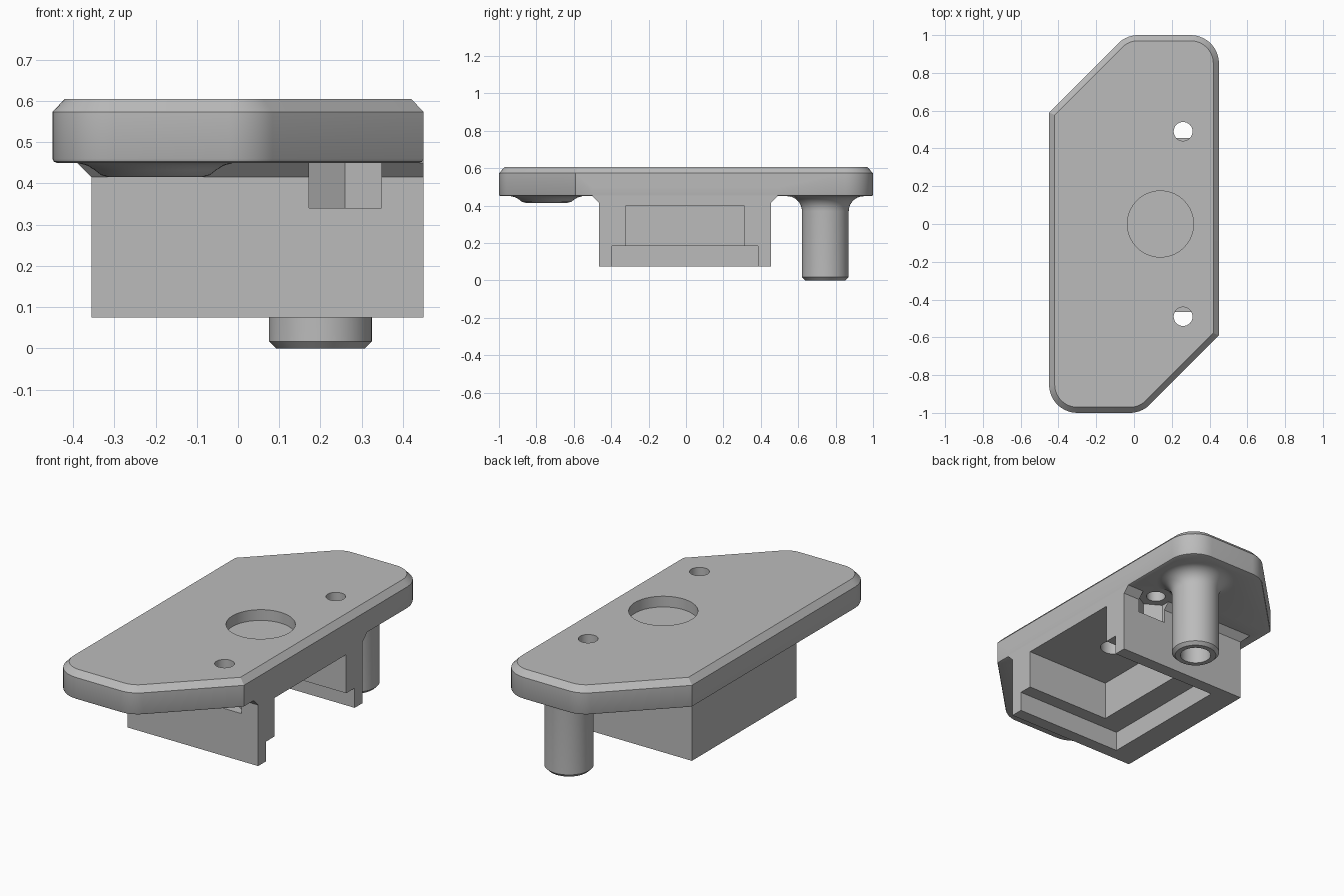
import bpy, bmesh, math
from mathutils import Vector

if "Cube" in bpy.data.objects:
    bpy.data.objects.remove(bpy.data.objects["Cube"], do_unlink=True)

grey = bpy.data.materials.new("plain grey")
grey.use_nodes = True
grey.diffuse_color = (0.5, 0.5, 0.5, 1)
grey.node_tree.nodes["Principled BSDF"].inputs["Base Color"].default_value = (0.5, 0.5, 0.5, 1)


def loft(name, layers):
    """Closed solid through (z, outline) layers of equal point count."""
    bm = bmesh.new()
    rings = [[bm.verts.new((x, y, z)) for x, y in pts] for z, pts in layers]
    n = len(rings[0])
    for a, b in zip(rings, rings[1:]):
        for i in range(n):
            j = (i + 1) % n
            bm.faces.new((a[i], a[j], b[j], b[i]))
    bm.faces.new(rings[0][::-1])
    bm.faces.new(rings[-1])
    bmesh.ops.recalc_face_normals(bm, faces=bm.faces)
    mesh = bpy.data.meshes.new(name)
    bm.to_mesh(mesh)
    bm.free()
    mesh.materials.append(grey)
    obj = bpy.data.objects.new(name, mesh)
    bpy.context.collection.objects.link(obj)
    return obj


def circle(x, y, r, n=48, phase=0.0):
    turn = [phase + math.tau * i / n for i in range(n)]
    return [(x + r * math.cos(t), y + r * math.sin(t)) for t in turn]


def rect(x0, x1, y0, y1):
    return [(x0, y0), (x1, y0), (x1, y1), (x0, y1)]


def lathe(name, x, y, profile, n=48):
    return loft(name, [(z, circle(x, y, r, n)) for r, z in profile])


def drill(name, x, y, r, z0, z1, n=48, phase=0.0):
    return loft(name, [(z, circle(x, y, r, n, phase)) for z in (z0, z1)])


def block(name, x0, x1, y0, y1, z0, z1):
    return loft(name, [(z, rect(x0, x1, y0, y1)) for z in (z0, z1)])


def fillet(prev, corner, nxt, r, steps=10):
    """Arc of radius r that replaces a corner."""
    p, c, q = Vector(prev), Vector(corner), Vector(nxt)
    u, v = (p - c).normalized(), (q - c).normalized()
    half = u.angle(v) / 2
    centre = c + (u + v).normalized() * (r / math.sin(half))
    start = c + u * (r / math.tan(half)) - centre
    end = c + v * (r / math.tan(half)) - centre
    sweep = math.pi - 2 * half
    return [tuple(centre + (start * math.sin(sweep * (1 - k / steps))
                            + end * math.sin(sweep * k / steps)) / math.sin(sweep))
            for k in range(steps + 1)]


def plate_outline(inset):
    """Rectangle with two opposite corners cut off, the others rounded."""
    x, y = 0.45 - inset, 1 - inset
    cut = 1.04 - inset * math.sqrt(2)
    half = [(x, y), (y - cut, y), (-x, cut - x)]
    corners = half + [(-a, -b) for a, b in half]
    pts = []
    for i, c in enumerate(corners):
        if i % 3 == 2:
            pts.append(c)
        else:
            pts += fillet(corners[i - 1], c, corners[(i + 1) % 6], 0.15 - inset)
    return pts


def combine(body, tool, operation):
    mod = body.modifiers.new(tool.name, 'BOOLEAN')
    mod.operation, mod.solver, mod.object = operation, 'EXACT', tool
    bpy.context.view_layer.objects.active = body
    bpy.ops.object.modifier_apply(modifier=mod.name)
    bpy.data.objects.remove(tool, do_unlink=True)


# Cover plate with a chamfered top and softened lower edge
body = loft("cover_plate", [(z, plate_outline(d)) for z, d in
                            [(0.45, 0.01), (0.453, 0.003), (0.46, 0),
                             (0.573, 0), (0.605, 0.03)]])

# Housing under the plate, with a sloped gusset on three sides
wall = rect(-0.355, 0.45, -0.465, 0.455)
flare = rect(-0.39, 0.45, -0.5, 0.49)
housing = loft("housing", [(0.075, wall), (0.415, wall), (0.45, flare), (0.5, flare)])
combine(body, housing, 'UNION')

# Long hollow post, flared into the plate
post = [(0.108, 0), (0.125, 0.017), (0.125, 0.37)]
for k in range(1, 9):
    t = math.pi / 2 * k / 8
    post.append((0.205 - 0.08 * math.cos(t), 0.37 + 0.08 * math.sin(t)))
post.append((0.205, 0.5))
combine(body, lathe("post", 0.2, 0.745, post), 'UNION')

# Short boss at the opposite end
boss = [(0.112, 0.415), (0.132, 0.42), (0.147, 0.432), (0.165, 0.443), (0.19, 0.45), (0.19, 0.5)]
combine(body, lathe("boss", -0.2, -0.745, boss), 'UNION')

# Stepped pocket, open to the side and below
cutters = [
    block("pocket_upper", -0.07, 0.6, -0.32, 0.31, 0.1, 0.4),
    block("pocket_lower", -0.21, 0.6, -0.395, 0.385, 0, 0.185),
    drill("round_recess", 0.14, 0, 0.175, 0.545, 0.7, 64),
    drill("pocket_dimple", 0.14, 0, 0.07, 0.35, 0.47),
    drill("post_bore", 0.2, 0.745, 0.08, -0.1, 0.35),
]
# Bolt holes with hexagonal nut seats
for side in (-1, 1):
    cutters.append(drill("bolt_hole", 0.26, side * 0.49, 0.05, 0.4, 0.7, 32))
    cutters.append(drill("nut_seat", 0.26, side * 0.49, 0.101, 0.34, 0.45, 6, math.pi / 6))
for c in cutters:
    combine(body, c, 'DIFFERENCE')

# Smooth the rounded faces, keep edges crisp
bpy.ops.object.select_all(action='DESELECT')
body.select_set(True)
bpy.context.view_layer.objects.active = body
bpy.ops.object.shade_smooth_by_angle(angle=math.radians(30))
